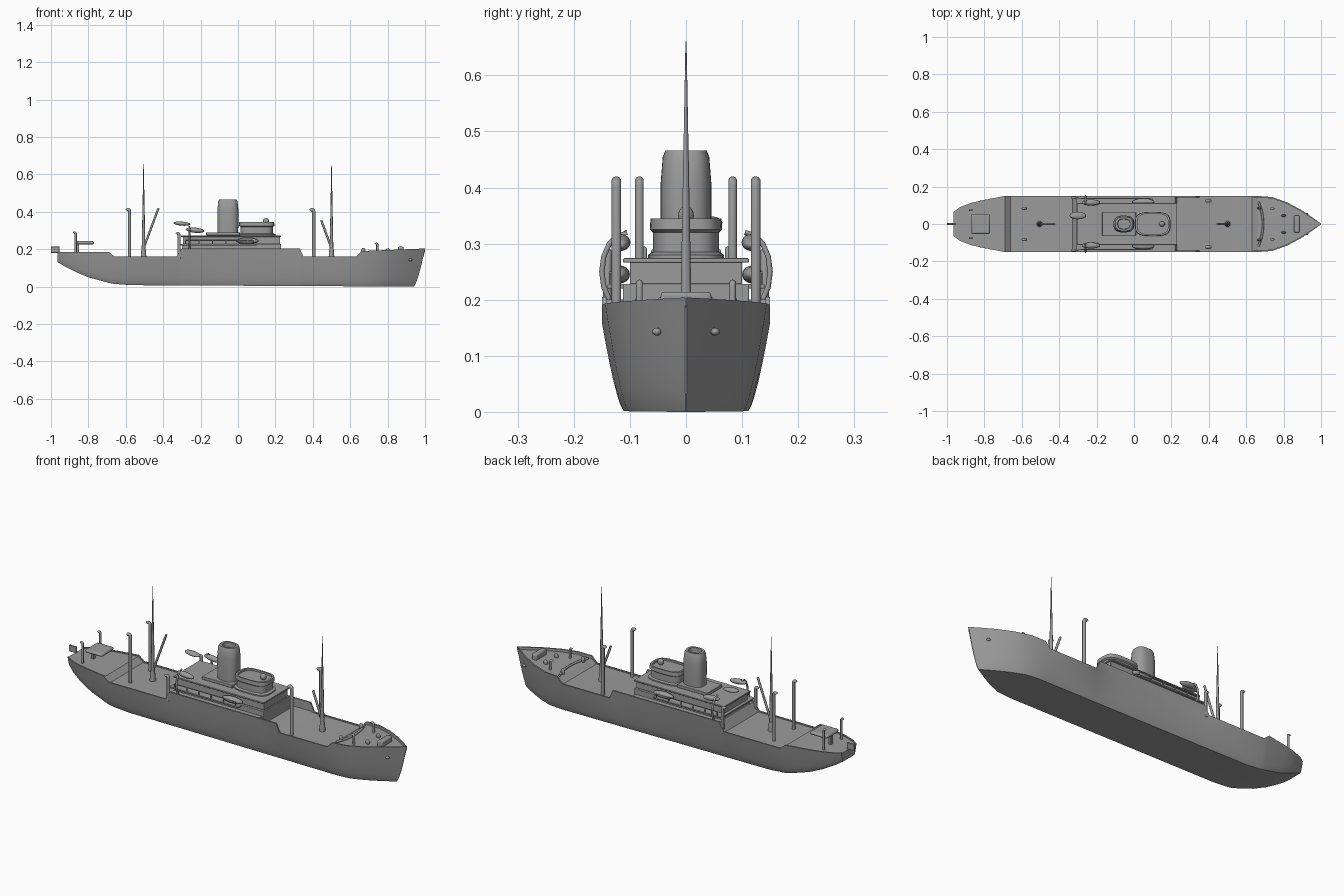
import bpy, bmesh, math
from mathutils import Vector

cube = bpy.data.objects.get("Cube")
if cube:
    bpy.data.objects.remove(cube)

shade = 0.33
grey = bpy.data.materials.new("ship grey")
grey.use_nodes = True
grey.diffuse_color = (shade, shade, shade, 1)
grey.node_tree.nodes["Principled BSDF"].inputs["Base Color"].default_value = grey.diffuse_color

# Main heights and widths
BEAM, KEEL = 0.15, 0.01
POOP, WELL, MIDSHIP, FORECASTLE = 0.185, 0.16, 0.205, 0.19
BOAT_DECK, ROOF = 0.228, 0.274


def finish(bm, name, angle):
    """Turn a bmesh into a grey object with smooth shading below the angle."""
    bmesh.ops.recalc_face_normals(bm, faces=bm.faces)
    mesh = bpy.data.meshes.new(name)
    bm.to_mesh(mesh)
    bm.free()
    mesh.materials.append(grey)
    ob = bpy.data.objects.new(name, mesh)
    bpy.context.collection.objects.link(ob)
    bpy.ops.object.select_all(action='DESELECT')
    ob.select_set(True)
    bpy.context.view_layer.objects.active = ob
    bpy.ops.object.shade_smooth_by_angle(angle=math.radians(angle))
    return ob


def loft(name, rings, angle=35):
    """Skin closed rings of points and cap both ends."""
    bm = bmesh.new()
    loops = [[bm.verts.new(point) for point in ring] for ring in rings]
    for lower, upper in zip(loops, loops[1:]):
        for i in range(len(lower)):
            bm.faces.new((lower[i - 1], lower[i], upper[i], upper[i - 1]))
    bm.faces.new(loops[0])
    bm.faces.new(loops[-1])
    return finish(bm, name, angle)


def box(name, aft, fore, half, bottom, top, bevel=0.002):
    """Centred deck block with softened edges."""
    ob = loft(name, [[(aft, -half, z), (fore, -half, z), (fore, half, z), (aft, half, z)]
                     for z in (bottom, top)])
    soften = ob.modifiers.new("soft edges", 'BEVEL')
    soften.width = bevel
    soften.segments = 2
    return ob


def rounded_tower(name, centre, length, width, tiers, power):
    """Stack of superellipse rings, each tier giving a scale and a height."""
    def squared(value):
        return math.copysign(abs(value) ** power, value)
    turns = [math.tau * i / 32 for i in range(32)]
    return loft(name, [[(centre + scale * length * squared(math.cos(turn)),
                         scale * width * squared(math.sin(turn)), z) for turn in turns]
                       for scale, z in tiers])


def tube(name, points, start, end=None, sides=10):
    """Round bar along a path, tapering evenly from start to end radius."""
    end = end or start
    path = [Vector(point) for point in points]
    last = len(path) - 1
    rings = []
    for i, point in enumerate(path):
        along = (path[min(i + 1, last)] - path[max(i - 1, 0)]).normalized()
        across = along.orthogonal().normalized()
        if abs(along.y) < 0.9:
            across = along.cross(Vector((0, 1, 0))).normalized()
        other = along.cross(across)
        radius = start + (end - start) * i / last
        turns = [math.tau * k / sides for k in range(sides)]
        rings.append([point + radius * (across * math.cos(turn) + other * math.sin(turn))
                      for turn in turns])
    return loft(name, rings, 50)


def blob(name, centre, size, tilt=0):
    """Smooth ellipsoid for boats and small cast fittings."""
    bm = bmesh.new()
    bmesh.ops.create_uvsphere(bm, u_segments=16, v_segments=10, radius=1)
    bmesh.ops.scale(bm, vec=size, verts=bm.verts)
    ob = finish(bm, name, 60)
    ob.location = centre
    ob.rotation_euler.y = tilt
    return ob


def vent(name, x, y, bottom, top, radius):
    """Ventilator post with a hooked cowl leaning aft."""
    hook = [(x - radius * (1 - math.cos(turn)), y, top - radius * (2 - math.sin(turn)))
            for turn in (math.pi * i / 6 for i in range(6))]
    tube(name, [(x, y, bottom)] + hook, radius)


def rail_height(x):
    if x < -0.68:
        return POOP
    if -0.31 < x < 0.34:
        return MIDSHIP
    if x > 0.65:
        return FORECASTLE + 0.04 * (x - 0.65)
    return WELL


def deck_drop(x):
    """Depth of the deck below the bulwark top."""
    if 0.225 < x < 0.34:
        return MIDSHIP - WELL
    return 0.014 if x > 0.65 else 0.005


def hull_ring(x):
    """Cross-section: flat bottom, flared side, thin bulwark, sunken deck."""
    bow = max(0, (x - 0.7) / 0.3)
    stern = max(0, (-0.69 - x) / 0.28)
    rise = max(0, (-0.57 - x) / 0.4)
    half = max(0.002, BEAM * (1 - bow ** 1.6 - 0.35 * stern - 0.25 * stern ** 6))
    foot = half * (0.74 - 0.2 * bow)
    keel = KEEL + 0.125 * rise ** 2 - 0.005 * (x + 1)
    rail = rail_height(x)
    side = []
    for step in range(7):
        t = (step / 6) ** 1.5
        flare = t ** 0.7
        side.append((x - 0.06 * bow ** 1.5 * (1 - flare),
                     foot + (half - foot) * flare, keel + (rail - keel) * t))
    inner = max(0.001, half - 0.008)
    side += [(x, inner, rail), (x, inner, rail - deck_drop(x))]
    return side + [(px, -py, pz) for px, py, pz in reversed(side)]


# Hull, with close stations where the rail steps up or down
stations = (-0.965, -0.93, -0.87, -0.8, -0.69, -0.66, -0.57, -0.33, -0.3, 0.22, 0.23,
            0.33, 0.35, 0.63, 0.66, 0.74, 0.82, 0.9, 0.96, 1)
loft("hull", [hull_ring(x) for x in stations], 28)

# Midship superstructure
box("lower_deckhouse", -0.3, 0.23, 0.112, WELL, BOAT_DECK)
box("boat_deck", -0.31, 0.1, 0.14, BOAT_DECK - 0.008, BOAT_DECK)
box("upper_deckhouse", -0.295, 0.225, 0.1, BOAT_DECK, ROOF)
box("upper_deck_roof", -0.305, 0.23, 0.112, ROOF - 0.008, ROOF)
box("aft_roof_house", -0.17, 0.01, 0.062, ROOF, ROOF + 0.016)
rounded_tower("bridge", 0.1, 0.1, 0.068, [(1, ROOF), (1, 0.28), (0.87, 0.285), (0.87, 0.32),
              (0.95, 0.325), (0.93, 0.345), (0.82, 0.345), (0.82, 0.335)], power=0.6)
blob("bridge_instrument", (0.15, 0, 0.35), (0.016, 0.014, 0.017))

# Funnel with a recessed mouth
rounded_tower("funnel", -0.054, 0.056, 0.045, [(0.97, ROOF), (1, 0.34), (1, 0.41), (0.92, 0.455),
              (0.82, 0.466), (0.6, 0.466), (0.57, 0.44)], power=0.75)

# Masts and derrick booms
for name, x, reach, head in (("aft", -0.505, 0.08, 0.42), ("fore", 0.5, -0.055, 0.355)):
    tube(name + "_mast", [(x, 0, WELL - 0.01), (x, 0, 0.66)], 0.011, 0.001)
    tube(name + "_mast_foot", [(x, 0, WELL - 0.01), (x, 0, MIDSHIP)], 0.016, 0.011)
    tube(name + "_derrick", [(x, 0, MIDSHIP), (x + reach, 0, head)], 0.006)

# Fittings repeated on both sides
for side in (-1, 1):
    vent("aft_tall_vent", -0.58, side * 0.083, WELL - 0.01, 0.42, 0.008)
    vent("fore_tall_vent", 0.405, side * 0.124, WELL - 0.01, 0.42, 0.009)
    vent("midship_vent", -0.315, side * 0.14, WELL - 0.01, 0.292, 0.008)
    vent("stern_vent", -0.868, side * 0.075, POOP - 0.01, 0.295, 0.006)
    vent("bow_vent", 0.745, side * 0.083, FORECASTLE - 0.015, 0.236, 0.006)
    blob("bollard", (0.67, side * 0.085, FORECASTLE), (0.012, 0.007, 0.018))
    blob("bow_bollard", (0.8, side * 0.045, FORECASTLE), (0.012, 0.007, 0.015))
    blob("hawse_pipe", (0.922, side * 0.052, 0.143), (0.01, 0.008, 0.007))
    blob("lifeboat", (-0.23, side * 0.115, 0.302), (0.05, 0.016, 0.014), tilt=0.1)
    blob("side_boat", (0.05, side * 0.118, 0.245), (0.06, 0.018, 0.016))
    tube("davit", [(-0.26, side * (0.105 + 0.045 * math.cos(turn)), 0.25 + 0.07 * math.sin(turn))
                   for turn in (math.pi * (i - 2) / 8 for i in range(7))], 0.005)
    rail = [Vector((-0.28 + 0.072 * i, side * 0.135, BOAT_DECK + 0.02)) for i in range(6)]
    tube("deck_rail", rail, 0.003, sides=6)
    for top in rail:
        tube("rail_post", [top, top - Vector((0, 0, 0.02))], 0.003, sides=6)
blob("raised_boat", (-0.3, 0.045, 0.337), (0.045, 0.02, 0.011), tilt=0.08)

# Stern platform and tail fitting
box("stern_platform", -0.87, -0.77, 0.053, 0.226, 0.244, bevel=0.008)
box("platform_pedestal", -0.865, -0.85, 0.01, POOP - 0.01, 0.23)
box("tail_fitting", -1, -0.955, 0.005, POOP - 0.004, 0.214)

# Bow deck gear
box("windlass", 0.855, 0.885, 0.045, FORECASTLE - 0.01, 0.214, bevel=0.006)
tube("breakwater", [(0.69 - 0.025 * (i / 3) ** 2, 0.04 * i, FORECASTLE - 0.006)
                    for i in range(-3, 4)], 0.006)
